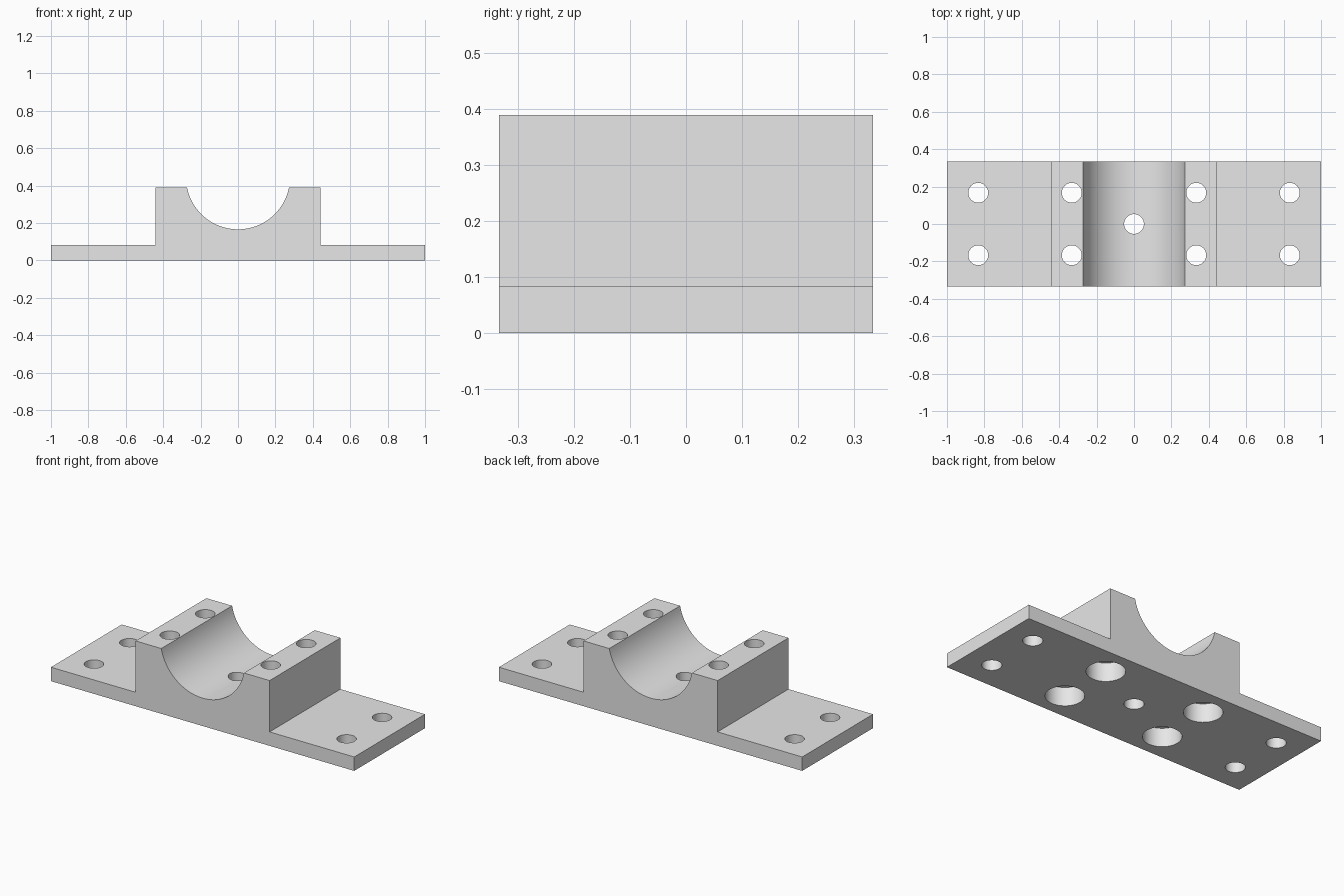
import bpy
import bmesh
import math
from mathutils import Matrix

cube = bpy.data.objects.get("Cube")
if cube:
    bpy.data.objects.remove(cube, do_unlink=True)

DEPTH = 0.667
HEIGHT = 0.389
FLANGE = 0.083
BLOCK = 0.442
GROOVE_R, GROOVE_Z = 0.278, 0.444
HOLE_R, BORE_R, BORE_DEPTH = 0.053, 0.104, 0.111

steel = bpy.data.materials.new("light_grey")
steel.use_nodes = True
grey = (0.8, 0.8, 0.8, 1)
steel.diffuse_color = grey
steel.node_tree.nodes["Principled BSDF"].inputs["Base Color"].default_value = grey


def add_object(name, bm):
    bmesh.ops.recalc_face_normals(bm, faces=bm.faces)
    mesh = bpy.data.meshes.new(name)
    bm.to_mesh(mesh)
    bm.free()
    mesh.materials.append(steel)
    obj = bpy.data.objects.new(name, mesh)
    bpy.context.collection.objects.link(obj)
    return obj


# Bearing saddle: stepped profile with a round groove, extruded front to back
edge_angle = math.acos((GROOVE_Z - HEIGHT) / GROOVE_R)
steps = 48
profile = [(-1, 0), (1, 0), (1, FLANGE), (BLOCK, FLANGE), (BLOCK, HEIGHT)]
for i in range(steps + 1):
    a = edge_angle * (1 - 2 * i / steps)
    profile.append((GROOVE_R * math.sin(a), GROOVE_Z - GROOVE_R * math.cos(a)))
profile += [(-BLOCK, HEIGHT), (-BLOCK, FLANGE), (-1, FLANGE)]

bm = bmesh.new()
face = bm.faces.new([bm.verts.new((x, -DEPTH / 2, z)) for x, z in profile])
extruded = bmesh.ops.extrude_face_region(bm, geom=[face])
back = [v for v in extruded["geom"] if isinstance(v, bmesh.types.BMVert)]
bmesh.ops.translate(bm, verts=back, vec=(0, DEPTH, 0))
saddle = add_object("bearing_saddle", bm)
bpy.context.view_layer.objects.active = saddle
saddle.select_set(True)


def drill(x, y, radius, top):
    """Cut a vertical round hole from below the base up to the given height."""
    bm = bmesh.new()
    bottom = -0.1
    bmesh.ops.create_cone(bm, cap_ends=True, segments=48, radius1=radius,
                          radius2=radius, depth=top - bottom,
                          matrix=Matrix.Translation((x, y, (top + bottom) / 2)))
    cutter = add_object("hole_cutter", bm)
    cutter.hide_render = True
    mod = saddle.modifiers.new("drill", "BOOLEAN")
    mod.operation = "DIFFERENCE"
    mod.solver = "EXACT"
    mod.object = cutter
    bpy.ops.object.modifier_apply(modifier=mod.name)
    bpy.data.objects.remove(cutter, do_unlink=True)


# Central oil hole, flange holes and counterbored clamp holes
drill(0, 0, HOLE_R, 0.6)
for sx in (-1, 1):
    for sy in (-1, 1):
        y = sy * 0.167
        drill(sx * 0.833, y, HOLE_R, 0.6)
        drill(sx * 0.333, y, HOLE_R, 0.6)
        drill(sx * 0.333, y, BORE_R, BORE_DEPTH)

bpy.ops.object.shade_smooth_by_angle(angle=math.radians(30))
